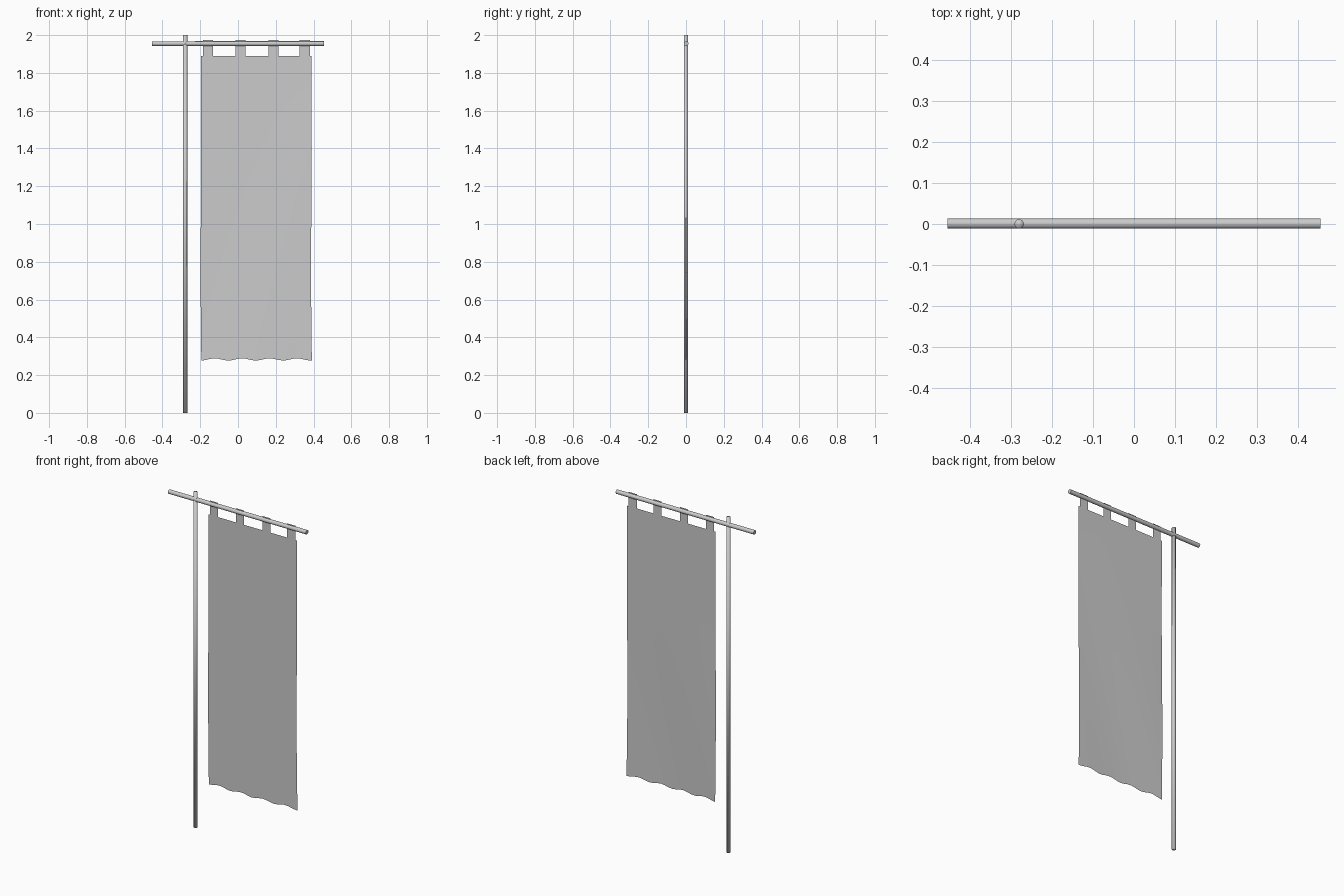
import bpy, bmesh, math
from mathutils import Matrix

cube = bpy.data.objects.get("Cube")
if cube:
    bpy.data.objects.remove(cube)

grey = bpy.data.materials.new("plain grey")
grey.use_nodes = True
colour = (0.6, 0.6, 0.6, 1)
grey.diffuse_color = colour
grey.node_tree.nodes["Principled BSDF"].inputs["Base Color"].default_value = colour


def finish(name, bm):
    mesh = bpy.data.meshes.new(name)
    bm.to_mesh(mesh)
    bm.free()
    mesh.materials.append(grey)
    obj = bpy.data.objects.new(name, mesh)
    bpy.context.collection.objects.link(obj)
    for p in mesh.polygons:
        p.use_smooth = True
    return obj


def rod(name, radius, length, matrix):
    bm = bmesh.new()
    bmesh.ops.create_cone(bm, cap_ends=True, segments=16, radius1=radius,
                          radius2=radius, depth=length, matrix=matrix)
    return finish(name, bm)


# Upright pole, shaded softly through its end caps
rod("pole", 0.0115, 2, Matrix.Translation((-0.28, 0, 1)))

# Crossbar with crisp ends
bar = rod("crossbar", 0.0125, 0.91,
          Matrix.Translation((0, 0.001, 1.955)) @ Matrix.Rotation(math.pi / 2, 4, "Y"))
bpy.ops.object.select_all(action="DESELECT")
bar.select_set(True)
bpy.context.view_layer.objects.active = bar
bpy.ops.object.shade_smooth_by_angle(angle=math.radians(40))

# Cloth sheet: columns line up with the tab edges
LEFT, RIGHT, TOP, TAB_TOP = -0.196, 0.389, 1.889, 1.974
TABS = [(-0.186, -0.132), (-0.014, 0.039), (0.161, 0.215), (0.325, 0.38)]
ROWS = 24
edges = [LEFT] + [x for tab in TABS for x in tab] + [RIGHT]
columns = []
for a, b in zip(edges, edges[1:]):
    steps = max(1, round((b - a) / 0.025))
    columns += [a + (b - a) * i / steps for i in range(steps)]
columns.append(RIGHT)


def hem(x):
    return 0.283 + 0.006 * math.cos(math.tau * (x + 0.125) / 0.145)


def cloth_point(x, t):
    # Faint ripples that grow towards the hem
    ripple = 0.0025 * t * math.sin(9 * x + 4 * t)
    sway = 0.003 * t * math.sin(7 * t)
    return (x + sway, ripple, TOP + (hem(x) - TOP) * t)


bm = bmesh.new()
grid = [[bm.verts.new(cloth_point(x, r / ROWS)) for x in columns] for r in range(ROWS + 1)]
for upper, lower in zip(grid, grid[1:]):
    for i in range(len(columns) - 1):
        bm.faces.new((upper[i], lower[i], lower[i + 1], upper[i + 1]))

# Hanging tabs continue the sheet up over the crossbar
tops = {}
for start, end in TABS:
    inside = [i for i, x in enumerate(columns) if start - 1e-6 <= x <= end + 1e-6]
    for i in inside:
        tops[i] = bm.verts.new((columns[i], 0, TAB_TOP))
    for i in inside[:-1]:
        bm.faces.new((tops[i], grid[0][i], grid[0][i + 1], tops[i + 1]))
finish("banner_cloth", bm)
